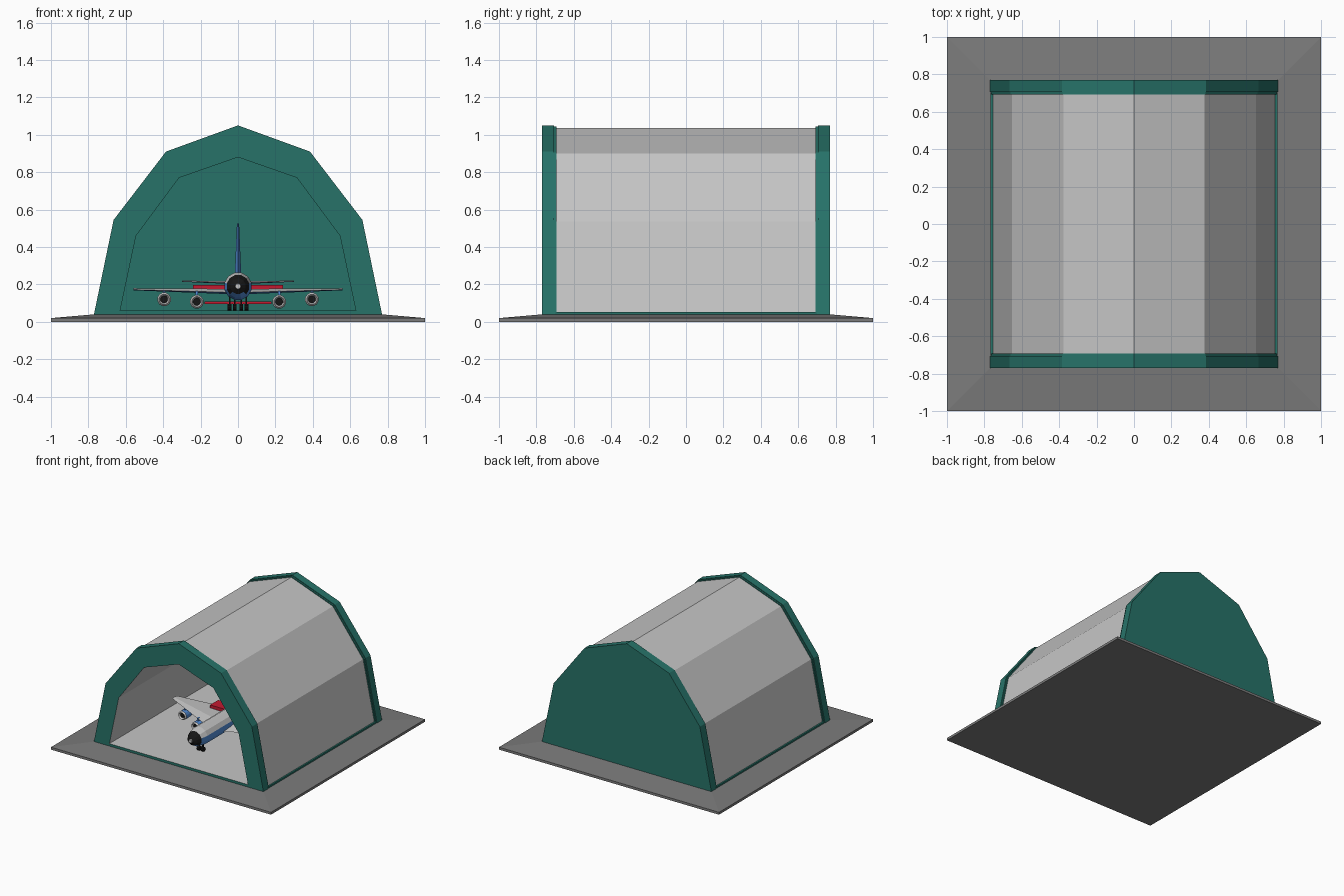
import bpy, bmesh, math
from mathutils import Vector

if "Cube" in bpy.data.objects:
    bpy.data.objects.remove(bpy.data.objects["Cube"])


def mat(name, rgb):
    m = bpy.data.materials.new(name)
    m.diffuse_color = (*rgb, 1)
    m.use_nodes = True
    m.node_tree.nodes["Principled BSDF"].inputs["Base Color"].default_value = m.diffuse_color
    return m


GREEN = mat("green", (0.02, 0.17, 0.14))
GREY = mat("light_grey", (0.56, 0.56, 0.56))
ASPHALT = mat("asphalt", (0.2, 0.2, 0.2))
BLUE = mat("blue", (0.09, 0.28, 0.72))
RED = mat("red", (0.55, 0.01, 0.03))
BLACK = mat("black", (0.008, 0.008, 0.008))


def finish(name, bm, mats, rule=None):
    bmesh.ops.recalc_face_normals(bm, faces=bm.faces)
    bm.normal_update()
    if rule:
        for f in bm.faces:
            f.material_index = rule(f)
    me = bpy.data.meshes.new(name)
    bm.to_mesh(me)
    bm.free()
    for m in mats:
        me.materials.append(m)
    ob = bpy.data.objects.new(name, me)
    bpy.context.collection.objects.link(ob)
    return ob


def loft(name, rings, mats, rule=None, closed=False):
    """Skin a list of equal-length point rings; cap the ends or join them."""
    bm = bmesh.new()
    vs = [[bm.verts.new(p) for p in r] for r in rings]
    n = len(vs[0])
    pairs = list(zip(vs, vs[1:])) + ([(vs[-1], vs[0])] if closed else [])
    for a, b in pairs:
        for i in range(n):
            j = (i + 1) % n
            bm.faces.new((a[i], a[j], b[j], b[i]))
    if not closed:
        bm.faces.new(vs[0])
        bm.faces.new(vs[-1])
    return finish(name, bm, mats, rule)


def box(name, lo, hi, m):
    ring = lambda z: [(lo[0], lo[1], z), (hi[0], lo[1], z), (hi[0], hi[1], z), (lo[0], hi[1], z)]
    return loft(name, [ring(lo[2]), ring(hi[2])], [m])


def revolve(name, x, z, rings, mats, rule=None, n=12):
    """Rings of (y, radius, z shift) around an axis along y."""
    pts = [[(x + r * math.cos(2 * math.pi * (i + .5) / n), y, z + dz + r * math.sin(2 * math.pi * (i + .5) / n))
            for i in range(n)] for y, r, dz in rings]
    return loft(name, pts, mats, rule)


def arch(half, y):
    """Mirror a half profile of (x, z), ending on the ridge, at depth y."""
    return [(x, y, z) for x, z in half] + [(-x, y, z) for x, z in half[-2::-1]]


OUTER = [(.77, .04), (.665, .545), (.385, .91), (0, 1.05)]
LIP = [(.764, .04), (.66, .541), (.382, .905), (0, 1.044)]
SHELL = [(.755, .05), (.653, .537), (.378, .9), (0, 1.037)]
OPEN = [(.63, .06), (.545, .46), (.315, .77), (0, .88)]


def tunnel(name, out, y0, y1, mats, rule=None):
    return loft(name, [arch(out, y0), arch(out, y1), arch(OPEN, y1), arch(OPEN, y0)], mats, rule, True)


def lining(f):
    """Faces lying on the inner profile are grey."""
    pts = [(round(abs(v.co.x), 3), round(v.co.z, 3)) for v in f.verts]
    return 1 if all(p in OPEN for p in pts) else 0


# Apron: thin slab with sloping top
sq = lambda s, z: [(-s, -s, z), (s, -s, z), (s, s, z), (-s, s, z)]
loft("apron", [sq(1, 0), sq(1, .02), sq(.77, .04)], [ASPHALT])

# Hangar
tunnel("front_arch", OUTER, -.77, -.705, [GREEN, GREY], lining)
tunnel("front_lip", LIP, -.705, -.692, [GREEN, GREY], lining)
tunnel("shell", SHELL, -.692, .692, [GREY])
tunnel("back_lip", LIP, .692, .705, [GREEN, GREY], lining)
loft("back_wall", [arch(OUTER, .705), arch(OUTER, .77)], [GREEN])
for s, side in ((1, "right"), (-1, "left")):
    box(side + "_sill", (s * .70, -.70, .038), (s * .767, .70, .053), GREEN)


# Aircraft body: grey above, blue below, black glazed nose
def body_rule(f):
    c = f.calc_center_median()
    if c.y < -.615:
        return 0
    if c.y < -.53 and c.z > .155:
        return 2
    return 0 if c.z > .195 else 1


revolve("fuselage", 0, .19, [(-.622, .014, 0), (-.612, .016, 0), (-.595, .042, 0), (-.56, .062, 0),
                             (-.50, .075, 0), (.25, .075, 0), (.45, .05, .02), (.62, .015, .04)],
        [GREY, BLUE, BLACK], body_rule)


def panel(name, root, tip, thick):
    """Tapered wing from root to tip, each (x, y front, y back, z); grey on top."""
    rings = [[(x, a, z - t / 3), (x, a + (b - a) * .3, z - t), (x, b, z), (x, a + (b - a) * .3, z + t)]
             for (x, a, b, z), t in ((root, thick), (tip, thick * .4))]
    return loft(name, rings, [BLUE, GREY], lambda f: 1 if f.normal.z > .5 else 0)


def fin_ring(z, a, b, t):
    return [(0, a, z), (t, a + (b - a) * .3, z), (0, b, z), (-t, a + (b - a) * .3, z)]


loft("tail_fin", [fin_ring(.23, .32, .58, .018), fin_ring(.525, .53, .65, .006)], [BLUE])


# Engine colours: black intake, grey rim, blue cowl
def engine_rule(y0):
    def rule(f):
        y = sum((v.co.y for v in f.verts)) / len(f.verts) - y0
        r = len(f.verts) > 4
        if r:
            return 1 if y < .05 else 2
        return 0 if y < .02 else 2
    return rule


for s, side in ((1, "right_"), (-1, "left_")):
    panel(side + "wing", (s * .05, -.29, .09, .162), (s * .56, -.05, .01, .174), .014)
    panel(side + "tailplane", (s * .02, .40, .56, .21), (s * .30, .53, .60, .217), .008)
    # Red inner flap on the wing
    box(side + "flap", (s * .07, -.02, .165), (s * .24, .085, .196), RED)
    for k, (x, z, y) in enumerate(((.22, .107, -.25), (.395, .12, -.17))):
        revolve(f"{side}engine_{k + 1}", s * x, z,
                [(y + .015, .02, 0), (y, .028, 0), (y + .012, .037, 0), (y + .09, .035, 0), (y + .15, .018, 0)],
                [GREY, BLACK, BLUE], engine_rule(y))
        box(f"{side}pylon_{k + 1}", (s * x - .006, y + .04, z + .02), (s * x + .006, y + .16, .166), BLUE)
    # Landing gear, one nose wheel and two main wheels a side
    for k, (x, y) in enumerate(((.018, -.48), (.045, -.04), (.045, .03))):
        loft(f"{side}wheel_{k + 1}",
             [[(s * x + d, y + .018 * math.cos(i * math.pi / 5), .078 + .018 * math.sin(i * math.pi / 5))
               for i in range(10)] for d in (-.01, .01)], [BLACK])
        box(f"{side}strut_{k + 1}", (s * x - .004, y - .005, .075), (s * x + .004, y + .005, .15), BLACK)

# Red bar under the belly
box("service_bar", (-.18, .05, .095), (.18, .08, .108), RED)
